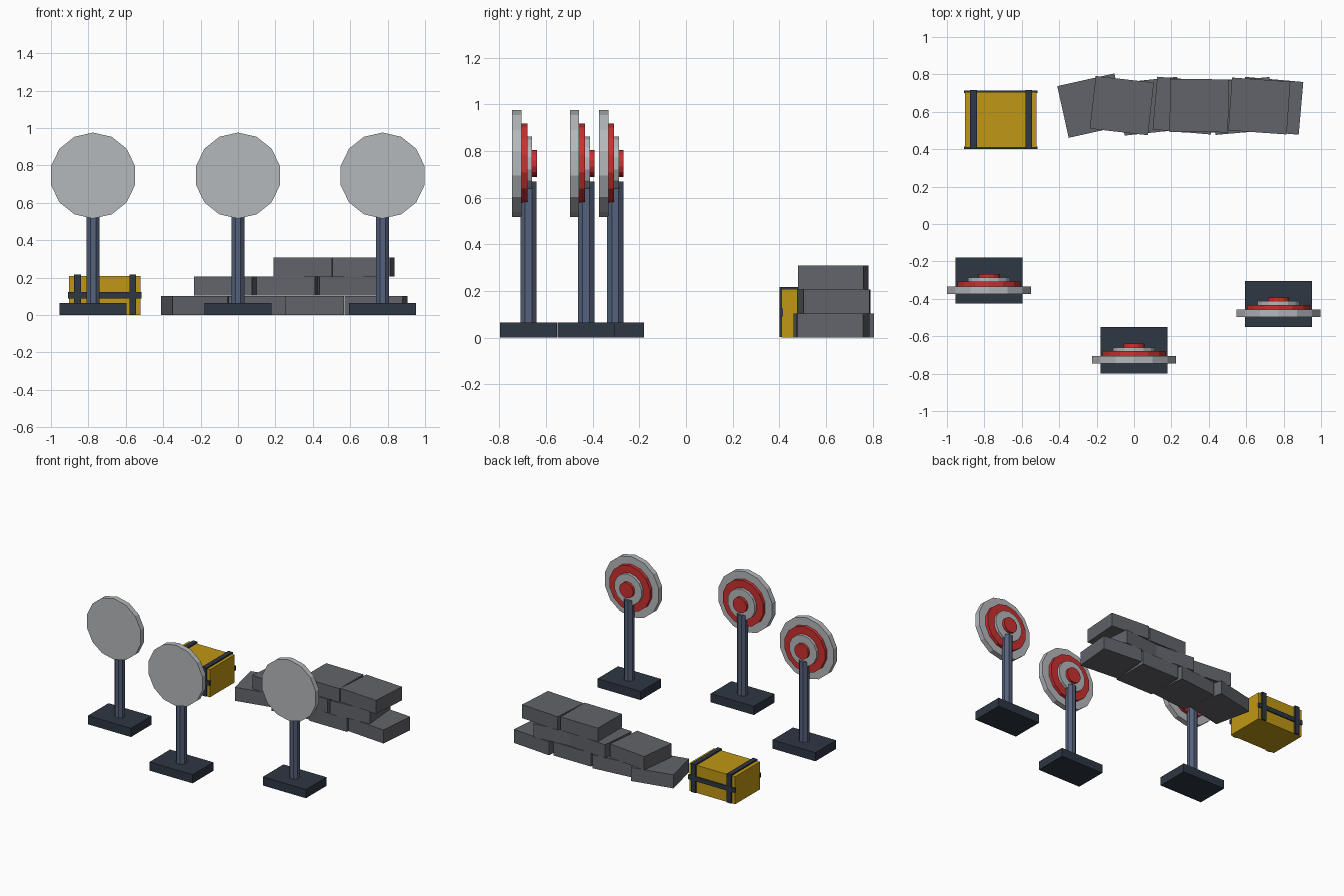
import bpy
from math import radians, pi

cube = bpy.data.objects.get("Cube")
if cube:
    bpy.data.objects.remove(cube, do_unlink=True)


def material(name, rgb):
    m = bpy.data.materials.new(name)
    m.use_nodes = True
    m.diffuse_color = (*rgb, 1)
    m.node_tree.nodes["Principled BSDF"].inputs["Base Color"].default_value = (*rgb, 1)
    return m


WHITE = material("pale grey", (0.46, 0.48, 0.50))
RED = material("red", (0.60, 0.03, 0.03))
NAVY = material("dark navy", (0.027, 0.038, 0.056))
SLATE = material("slate blue", (0.09, 0.12, 0.20))
STONE = material("stone grey", (0.122, 0.127, 0.144))
YELLOW = material("yellow", (0.53, 0.31, 0.007))


def finish(name, mat):
    ob = bpy.context.object
    ob.name = name
    ob.data.materials.append(mat)
    return ob


def box(name, mat, center, size, turn=0):
    bpy.ops.mesh.primitive_cube_add(size=1, location=center, rotation=(0, 0, radians(turn)))
    ob = finish(name, mat)
    ob.scale = size
    return ob


def span(name, mat, x, y, z):
    pairs = (x, y, z)
    return box(name, mat, [(a + b) / 2 for a, b in pairs], [b - a for a, b in pairs])


def disc(name, mat, x, z, radius, y0, y1):
    # 14-sided disc facing along y, with one corner pointing up
    bpy.ops.mesh.primitive_cylinder_add(
        vertices=14, radius=radius, depth=y1 - y0,
        location=(x, (y0 + y1) / 2, z), rotation=(pi / 2, 0, 0))
    return finish(name, mat)


# Target stands: foot, octagonal pole and stacked rings on the back
def target(label, x, y):
    box(label + "_target_foot", NAVY, (x, y, 0.0325), (0.36, 0.246, 0.065))
    bpy.ops.mesh.primitive_cylinder_add(
        vertices=8, radius=0.038, depth=0.61, location=(x, y, 0.365), rotation=(0, 0, pi / 8))
    finish(label + "_target_pole", SLATE)
    rings = [("board", WHITE, 0.23, -0.03), ("outer_ring", RED, 0.172, -0.005),
             ("inner_ring", WHITE, 0.115, 0.016), ("bullseye", RED, 0.058, 0.036)]
    start = -0.07
    for part, mat, radius, end in rings:
        disc(f"{label}_target_{part}", mat, x, 0.746, radius, y + start, y + end)
        start = end


target("right", -0.775, -0.303)
target("middle", 0, -0.675)
target("left", 0.773, -0.428)

# Stone wall: three courses of slightly turned blocks (x, y, turn)
courses = [
    [(-0.227, 0.633, 12.5), (0.09, 0.63, 6), (0.41, 0.63, 0), (0.737, 0.632, -5)],
    [(-0.065, 0.633, -6.5), (0.268, 0.633, -5), (0.58, 0.631, 5)],
    [(0.348, 0.633, -0.5), (0.67, 0.631, -4)],
]
for level, blocks in enumerate(courses):
    for i, (x, y, turn) in enumerate(blocks):
        box(f"wall_block_{level + 1}_{i + 1}", STONE,
            (x, y, 0.0515 + level * 0.103), (0.313, 0.283, 0.102), turn)

# Crate with two upright straps and a cross strap on front and back
span("crate_body", YELLOW, (-0.904, -0.521), (0.41, 0.705), (0, 0.208))
for side, x in (("right", -0.858), ("left", -0.563)):
    span(f"crate_{side}_strap", NAVY, (x - 0.018, x + 0.018), (0.4, 0.716), (0.002, 0.218))
for side, y in (("front", 0.408), ("back", 0.707)):
    span(f"crate_{side}_cross_strap", NAVY, (-0.908, -0.517), (y - 0.007, y + 0.007), (0.09, 0.124))
